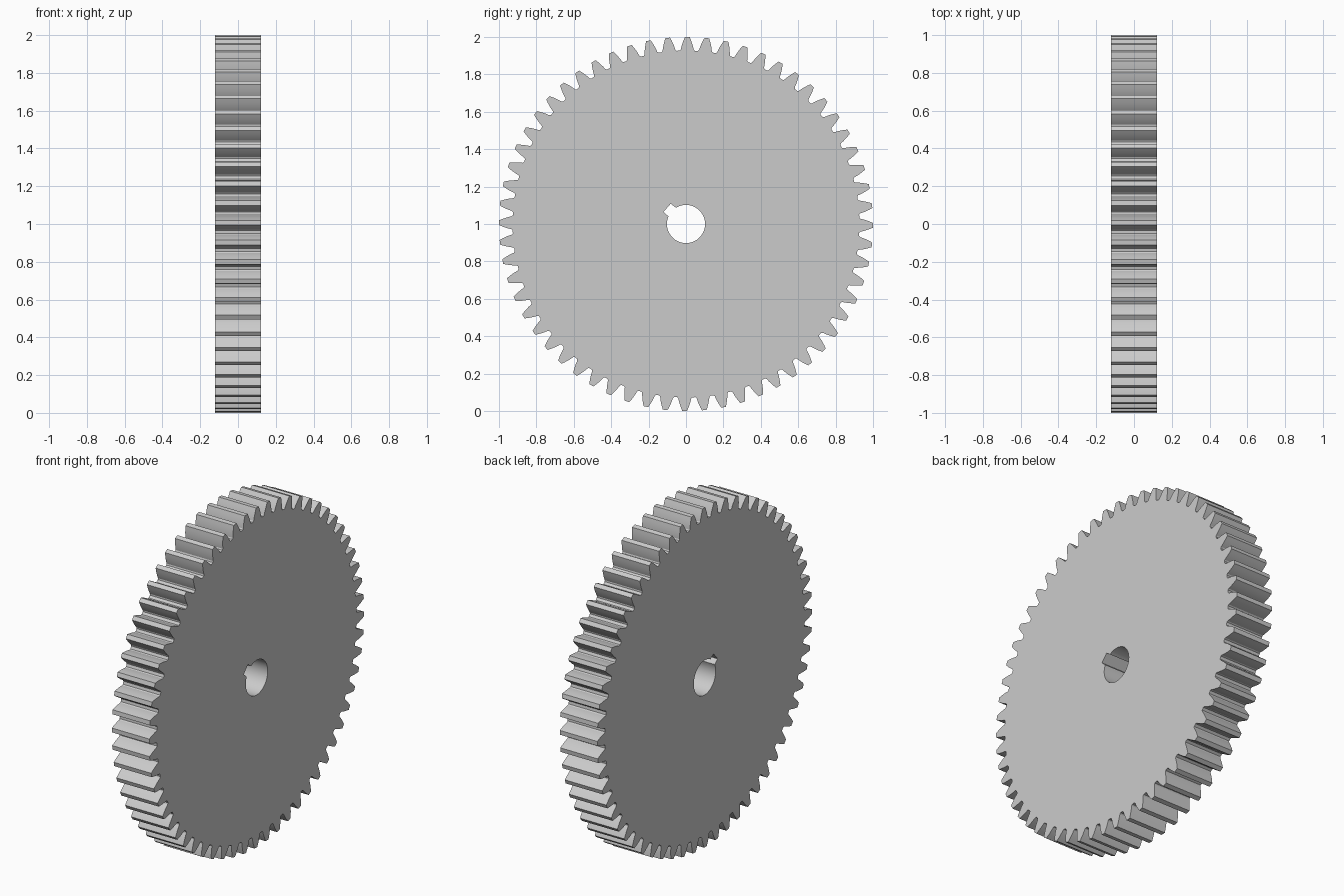
import bpy, bmesh
from math import pi, sin, cos, tan, acos, asin, sqrt, radians

if "Cube" in bpy.data.objects:
    bpy.data.objects.remove(bpy.data.objects["Cube"])

TEETH, HALF_WIDTH = 60, 0.122
TIP = 1.0
MODULE = 2 * TIP / (TEETH + 2)
PITCH = MODULE * TEETH / 2
ROOT = PITCH - 1.25 * MODULE
BASE = PITCH * cos(radians(20))
BORE, KEY_DEPTH, KEY_WIDTH = 0.102, 0.133, 0.061
KEY_ANGLE = radians(139)


def polar(r, a):
    # the axle runs along x at height 1
    return (-HALF_WIDTH, r * cos(a), 1 + r * sin(a))


def half_angle(r):
    # half the tooth's angular thickness on an involute flank
    def inv(rad):
        p = acos(min(1, BASE / rad))
        return tan(p) - p
    return pi / (2 * TEETH) + inv(PITCH) - inv(max(r, BASE))


# Tooth flank: radii and matching half angles, with a small root fillet
radii = [ROOT, ROOT + 0.006] + [BASE + 0.006 + (TIP - BASE - 0.006) * i / 5 for i in range(6)]
halves = [half_angle(r) for r in radii]
halves[0] += 0.005

# Bore outline with a rectangular keyway, one point per tooth
key = asin(KEY_WIDTH / 2 / BORE)
steps = TEETH - 3
bore = [polar(BORE, KEY_ANGLE + key + (2 * pi - 2 * key) * i / steps) for i in range(steps + 1)]
key_r = sqrt(KEY_DEPTH ** 2 + (KEY_WIDTH / 2) ** 2)
key_a = asin(KEY_WIDTH / 2 / key_r)
bore += [polar(key_r, KEY_ANGLE - key_a), polar(key_r, KEY_ANGLE + key_a)]

# Flat gear profile: tooth strips, then a web joining them to the bore
bm = bmesh.new()
inner = [bm.verts.new(p) for p in bore]
start = radians(89.6) + 11 * 2 * pi / TEETH
teeth = []
for t in range(TEETH):
    mid = start + 2 * pi * t / TEETH
    lo = [bm.verts.new(polar(r, mid - h)) for r, h in zip(radii, halves)]
    hi = [bm.verts.new(polar(r, mid + h)) for r, h in zip(radii, halves)]
    for i in range(len(radii) - 1):
        bm.faces.new((lo[i], lo[i + 1], hi[i + 1], hi[i]))
    teeth.append((lo[0], hi[0]))
for t in range(TEETH):
    n = (t + 1) % TEETH
    bm.faces.new((inner[t], teeth[t][0], teeth[t][1]))
    bm.faces.new((inner[t], teeth[t][1], teeth[n][0]))
    bm.faces.new((inner[t], teeth[n][0], inner[n]))

# Extrude to full width
ext = bmesh.ops.extrude_face_region(bm, geom=bm.faces[:], use_keep_orig=True)
bmesh.ops.translate(bm, vec=(2 * HALF_WIDTH, 0, 0),
                    verts=[g for g in ext["geom"] if isinstance(g, bmesh.types.BMVert)])
bmesh.ops.recalc_face_normals(bm, faces=bm.faces)
mesh = bpy.data.meshes.new("spur_gear")
bm.to_mesh(mesh)
bm.free()
gear = bpy.data.objects.new("spur_gear", mesh)
bpy.context.collection.objects.link(gear)
bpy.context.view_layer.objects.active = gear
gear.select_set(True)
bpy.ops.object.shade_smooth_by_angle(angle=radians(20))
